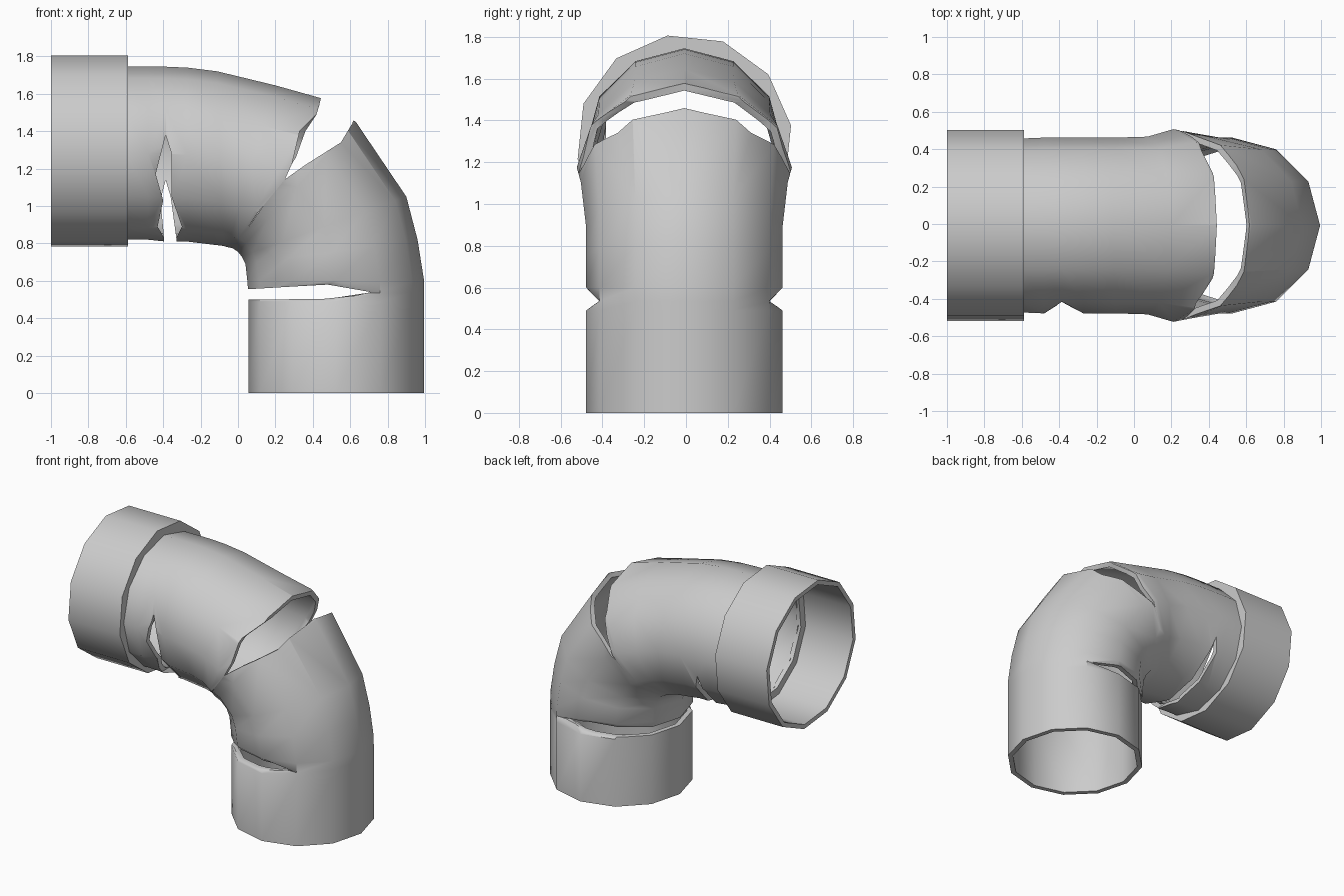
import bpy, bmesh, math
from mathutils import Vector

if "Cube" in bpy.data.objects:
    bpy.data.objects.remove(bpy.data.objects["Cube"])

SIDES, WALL, Y0 = 12, 0.035, -0.008


def make_object(name, bm):
    bm.normal_update()
    bmesh.ops.recalc_face_normals(bm, faces=bm.faces[:])
    if bm.calc_volume(signed=True) < 0:
        bmesh.ops.reverse_faces(bm, faces=bm.faces[:])
    bm.normal_update()
    me = bpy.data.meshes.new(name)
    bm.to_mesh(me)
    bm.free()
    ob = bpy.data.objects.new(name, me)
    bpy.context.collection.objects.link(ob)
    return ob


def bridge(bm, a, b):
    n = len(a)
    for i in range(n):
        bm.faces.new((a[i], a[(i + 1) % n], b[(i + 1) % n], b[i]))


def smooth(ob):
    bpy.ops.object.select_all(action='DESELECT')
    ob.select_set(True)
    bpy.context.view_layer.objects.active = ob
    bpy.ops.object.shade_smooth_by_angle(angle=math.radians(42))


# Bent pipe: inner-bend point, outer-bend point, y radius, dent front, dent back
sections = [
    ((0.055, 0.0), (0.995, 0.0), 0.47, 0, 0),
    ((0.055, 0.49), (0.995, 0.49), 0.47, 0, 0),
    ((0.055, 0.535), (0.995, 0.535), 0.47, 0.06, 0.06),
    ((0.05, 0.60), (0.995, 0.60), 0.47, 0, 0),
    ((0.04, 0.69), (0.96, 0.82), 0.47, 0, 0),
    ((0.02, 0.73), (0.90, 1.05), 0.47, 0, 0),
    ((0.0, 0.755), (0.63, 1.45), 0.495, 0, 0),
    ((-0.03, 0.775), (0.45, 1.575), 0.515, 0, 0),
    ((-0.055, 0.78), (0.20, 1.645), 0.475, 0, 0),
    ((-0.08, 0.787), (-0.11, 1.72), 0.47, 0, 0),
    ((-0.27, 0.81), (-0.27, 1.74), 0.47, 0, 0),
    ((-0.385, 0.81), (-0.385, 1.745), 0.47, 0.06, 0),
    ((-0.48, 0.82), (-0.48, 1.745), 0.47, 0, 0),
    ((-0.60, 0.82), (-0.60, 1.745), 0.465, 0, 0),
]


def ring(bm, sec, inset):
    (ax, az), (bx, bz), ry, front, back = sec
    a, b = Vector((ax, 0, az)), Vector((bx, 0, bz))
    mid, half = (a + b) / 2, (b - a) / 2
    half *= (half.length - inset) / half.length
    verts = []
    for i in range(SIDES):
        t = 2 * math.pi * i / SIDES
        y = math.sin(t) * (ry - inset)
        if abs(math.sin(t)) > 0.8 and math.cos(t) < 0.1:
            y += front if y < 0 else -back
        verts.append(bm.verts.new(mid + half * math.cos(t) + Vector((0, y + Y0, 0))))
    return verts


bm = bmesh.new()
outer = [ring(bm, s, 0) for s in sections]
inner = [ring(bm, s, WALL) for s in sections]
for skin in (outer, inner):
    for a, b in zip(skin, skin[1:]):
        bridge(bm, a, b)
bridge(bm, outer[0], inner[0])
bridge(bm, outer[-1], inner[-1])
pipe = make_object("bent_pipe", bm)


# Jagged cracks: x-z outlines cut through the front or back half
def cut(outline, y_min, y_max):
    bm = bmesh.new()
    near = [bm.verts.new((x, y_min, z)) for x, z in outline]
    far = [bm.verts.new((x, y_max, z)) for x, z in outline]
    bridge(bm, near, far)
    caps = [bm.faces.new(near), bm.faces.new(far)]
    bm.normal_update()
    bmesh.ops.triangulate(bm, faces=caps)
    cutter = make_object("crack_cutter", bm)
    cutter.hide_render = True
    # keep the first solver result that leaves the pipe whole
    for solver in ('EXACT', 'MANIFOLD', 'FLOAT'):
        mod = pipe.modifiers.new("crack", 'BOOLEAN')
        mod.operation, mod.solver, mod.object = 'DIFFERENCE', solver, cutter
        bpy.context.view_layer.update()
        evaluated = pipe.evaluated_get(bpy.context.evaluated_depsgraph_get())
        result = bpy.data.meshes.new_from_object(evaluated)
        pipe.modifiers.remove(mod)
        if len(result.polygons) > 250:
            pipe.data = result
            break
    bpy.data.objects.remove(cutter, do_unlink=True)


FRONT, BACK = (-1, 0.013), (-0.003, 1)

# Wide crack over the outside of the bend
wide = [(0.22, 1.12), (0.36, 1.22), (0.55, 1.34), (0.61, 1.44), (0.68, 1.62), (0.48, 1.75),
        (0.435, 1.54)]
cut([(0.05, 0.88)] + wide + [(0.42, 1.49), (0.33, 1.40), (0.29, 1.23), (0.25, 1.14),
                             (0.11, 0.97)], *FRONT)
cut([(0.14, 1.0)] + wide + [(0.42, 1.49), (0.36, 1.40), (0.31, 1.26), (0.24, 1.15)], *BACK)

# Lower crack on the inside of the bend
cut([(-0.1, 0.5), (0.05, 0.5), (0.45, 0.503), (0.62, 0.52), (0.71, 0.54), (0.48, 0.58),
     (0.3, 0.57), (0.05, 0.555), (-0.1, 0.555)], -1, 1)

# Crack beside the collar
cut([(-0.387, 1.38), (-0.44, 1.17), (-0.40, 1.03), (-0.43, 0.89), (-0.395, 0.83), (-0.395, 0.7),
     (-0.33, 0.7), (-0.33, 0.83), (-0.30, 0.89), (-0.355, 1.05), (-0.355, 1.28)], *FRONT)
cut([(-0.387, 1.14), (-0.415, 1.03), (-0.395, 0.83), (-0.395, 0.7), (-0.33, 0.7),
     (-0.33, 0.83), (-0.36, 1.05)], *BACK)
smooth(pipe)

# Socket collar with an internal step
bm = bmesh.new()
profile = [(-1, 0.517), (-0.587, 0.517), (-0.587, 0.43), (-0.62, 0.43), (-0.62, 0.485), (-1, 0.485)]
loops = []
for x, r in profile:
    angles = [math.radians(9 + 360 * i / SIDES) for i in range(SIDES)]
    loops.append([bm.verts.new((x, Y0 + r * math.cos(t), 1.295 + r * math.sin(t))) for t in angles])
for a, b in zip(loops, loops[1:] + loops[:1]):
    bridge(bm, a, b)
smooth(make_object("socket_collar", bm))
